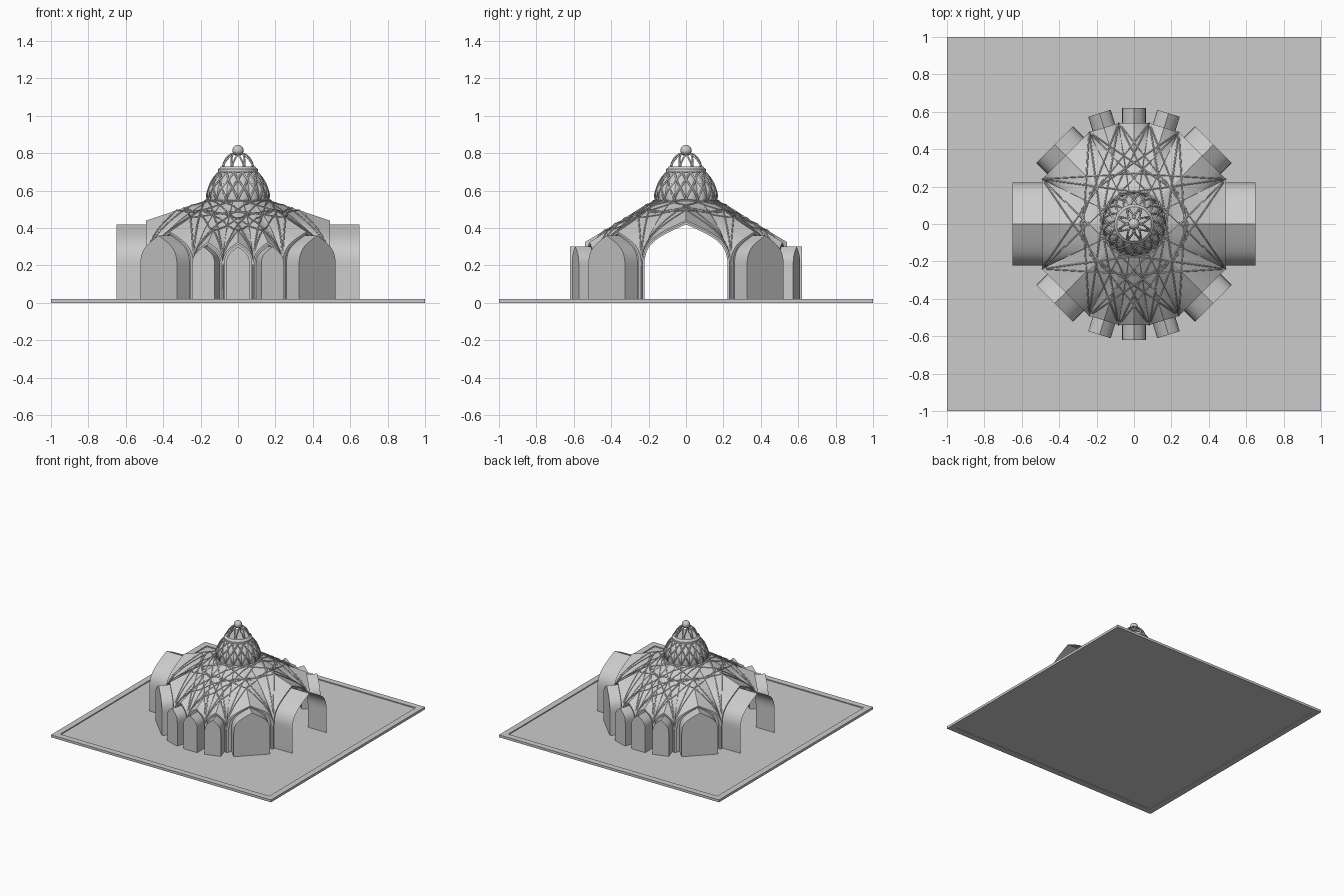
import bpy
from math import sin, cos, tan, atan, atan2, pi, radians, hypot, acos, sqrt

if "Cube" in bpy.data.objects:
    bpy.data.objects.remove(bpy.data.objects["Cube"])

R, RING_R, RING_Z, SPRING, FLOOR = 0.546, 0.165, 0.55, 0.2, 0.012


def loft(name, loops, closed=True, cap_start=False, cap_end=False, angle=30):
    """Skin a list of equally long point loops."""
    n = len(loops[0])
    verts = [p for lp in loops for p in lp]
    faces = []
    for i in range(len(loops) - 1):
        for j in range(n if closed else n - 1):
            k = (j + 1) % n
            faces.append((i * n + j, i * n + k, (i + 1) * n + k, (i + 1) * n + j))
    if cap_start:
        faces.append(tuple(reversed(range(n))))
    if cap_end:
        faces.append(tuple(range(len(verts) - n, len(verts))))
    me = bpy.data.meshes.new(name)
    me.from_pydata(verts, [], faces)
    ob = bpy.data.objects.new(name, me)
    bpy.context.collection.objects.link(ob)
    bpy.ops.object.select_all(action='DESELECT')
    ob.select_set(True)
    bpy.context.view_layer.objects.active = ob
    bpy.ops.object.mode_set(mode='EDIT')
    bpy.ops.mesh.select_all(action='SELECT')
    bpy.ops.mesh.normals_make_consistent(inside=False)
    bpy.ops.object.mode_set(mode='OBJECT')
    bpy.ops.object.shade_smooth_by_angle(angle=radians(angle))
    return ob


def tubes(name, paths, radius):
    """Round ribs along a set of point paths."""
    cu = bpy.data.curves.new(name, 'CURVE')
    cu.dimensions = '3D'
    cu.bevel_depth, cu.bevel_resolution = radius, 1
    for path in paths:
        sp = cu.splines.new('POLY')
        sp.points.add(len(path) - 1)
        for q, p in zip(sp.points, path):
            q.co = (*p, 1)
    ob = bpy.data.objects.new(name, cu)
    bpy.context.collection.objects.link(ob)


def polar(r, a, z):
    return (r * cos(a), r * sin(a), z)


def ring(r, z, n=48):
    return [polar(r, 2 * pi * i / n, z) for i in range(n)]


def half_arch(w, top, n=12):
    """Right half of a pointed arch, springing to apex, as (side, z)."""
    pts = []
    for i in range(n + 1):
        t = i / n
        b = ((1 - t) ** 3, 3 * t * (1 - t) ** 2, 3 * t * t * (1 - t), t ** 3)
        pts.append((w * (b[0] + b[1] + 0.7 * b[2]),
                    SPRING + (top - SPRING) * (0.55 * b[1] + 0.68 * b[2] + b[3])))
    return pts


def full_arch(w, top):
    h = half_arch(w, top)
    return h + [(-s, z) for s, z in reversed(h[:-1])]


def profile(r0, h, top, v):
    """Radial rib profile from an arch point up to the ring."""
    t = (h - SPRING) / (top - SPRING)
    cr = (1 - t) * 0.47 + t * (r0 + RING_R) / 2
    cz = (1 - t) * 0.40 + t * (h + RING_Z) / 2
    a, b, c = (1 - v) ** 2, 2 * v * (1 - v), v * v
    return a * r0 + b * cr + c * RING_R, a * h + b * cz + c * RING_Z


# Sectors: centre angle, half angle, niche half width, niche top, shell top, outer distance, open
BIG, MID, SMALL = (19, 0), (19, 0), (8.667, 0)
sectors = []
for base in (0, 180):
    sectors += [(base, 26, 0.222, 0.42, 0.44, 0.65, True)]
    sectors += [(base + c, 19, 0.138, 0.36, 0.38, 0.60, False) for c in (45, 135)]
    sectors += [(base + c, 8.667, 0.063, 0.30, 0.325, 0.62, False) for c in (72.67, 90, 107.33)]
sectors = [(radians(c), radians(h), *rest) for c, h, *rest in sectors]


def surface_z(x, y):
    """Height of the vault shell above a plan point."""
    th, r = atan2(y, x), hypot(x, y)
    for c, half, wn, tn, top, ro, op in sectors:
        d = (th - c + pi) % (2 * pi) - pi
        if abs(d) <= half + 1e-4:
            break
    rc, s = R * cos(half), abs(R * cos(half) * tan(d))
    h = SPRING
    pts = half_arch(R * sin(half), top)
    for (s0, z0), (s1, z1) in zip(pts, pts[1:]):
        if s1 <= s <= s0:
            h = z0 + (z1 - z0) * (s0 - s) / max(s0 - s1, 1e-9)
    lo, hi = 0, 1
    for _ in range(25):
        m = (lo + hi) / 2
        if profile(rc / cos(d), h, top, m)[0] > r:
            lo = m
        else:
            hi = m
    return profile(rc / cos(d), h, top, lo)[1]


# Ground slab with a raised border
loft("ground_slab", [[(x * s, y * s, z) for x, y in ((-1, -1), (1, -1), (1, 1), (-1, 1))]
                     for s, z in ((.95, .005), (.95, 0), (1, 0), (1, .02), (.95, .02), (.95, FLOOR))],
     cap_start=True, cap_end=True)

# Vault shell and niches, one per sector
pillar_angles = []
for c, half, wn, tn, top, ro, is_open in sectors:
    rc, ws = R * cos(half), R * sin(half)
    pillar_angles.append(c - half)

    shell = []
    for i in range(15):
        row = []
        for s, h in full_arch(ws, top):
            d = atan(s / rc)
            r, z = profile(rc / cos(d), h, top, i / 14)
            row.append(polar(r, c + d, z))
        shell.append(row)
    loft("vault_sector", shell, closed=False)

    def frame(dist, w, t):
        pts = full_arch(w, t)
        pts = [(w, FLOOR)] + pts + [(-w, FLOOR)]
        return [(dist * cos(c) - s * sin(c), dist * sin(c) + s * cos(c), z) for s, z in pts]

    wm, tm = (ws + wn) / 2, (top + tn) / 2
    loft("entrance_arch" if is_open else "niche",
         [frame(rc, ws, top), frame(rc, wm, tm), frame(rc - .012, wm, tm),
          frame(rc - .012, wn, tn), frame(ro, wn, tn)], closed=False, cap_end=not is_open)

# Crossing ribs, running from each pillar tangent to inner circles
ribs = []
for a in pillar_angles:
    for tangent in (0.172, 0.27):
        for side in (-1, 1):
            b = a + side * acos(tangent / R)
            x0, y0 = R * cos(a), R * sin(a)
            x1, y1 = tangent * cos(b), tangent * sin(b)
            path = [(x0, y0, FLOOR), (x0, y0, SPRING)]
            for i in range(1, 23):
                t = i / 20 if tangent < .2 else i / 18
                x, y = x0 + (x1 - x0) * t, y0 + (y1 - y0) * t
                path.append((x, y, surface_z(x, y) + .001))
            ribs.append(path)
tubes("vault_ribs", ribs, 0.004)

# Scalloped cupola with a lattice of petals
PROF = [(.163, .545), (.167, .58), (.157, .62), (.136, .66), (.116, .685), (.104, .70)]


def cup_r(z):
    for (r0, z0), (r1, z1) in zip(PROF, PROF[1:]):
        if z <= z1:
            return r0 + (r1 - r0) * (z - z0) / (z1 - z0)
    return PROF[-1][0]


loft("cupola", [[polar(r * (.95 + .05 * abs(sin(8 * j * pi / 64))), j * pi / 64, z) for j in range(128)]
                for r, z in PROF])
petals = []
for k in range(16):
    for side in (-1, 1):
        path = []
        for i in range(17):
            z = .55 + .15 * i / 16
            path.append(polar(cup_r(z), 2 * pi * (k + side * 1.5 * (i / 16) ** 1.3) / 16, z))
        petals.append(path)
tubes("cupola_petals", petals, 0.005)

# Collar under the lantern
loft("collar", [ring(r, z) for r, z in ((.1, .695), (.106, .7), (.106, .715), (.096, .722), (.092, .73), (.08, .73))],
     cap_end=True)

# Open lantern: looped pointed ribs gathering at the finial
loops = []
for k in range(8):
    for side in (-1, 1):
        path = []
        for i in range(11):
            t = i / 10
            r = .086 * sqrt(max(0, 1 - t ** 1.6)) * (1 - .25 * t) + .016 * t
            path.append(polar(r, 2 * pi * (k + side * .45 * (1 - t ** 2)) / 8, .73 + .07 * t))
        loops.append(path)
tubes("lantern_ribs", loops, 0.005)

# Finial ball
bpy.ops.mesh.primitive_uv_sphere_add(segments=24, ring_count=12, radius=.03, location=(0, 0, .815))
bpy.context.object.name = "finial"
bpy.ops.object.shade_smooth()
